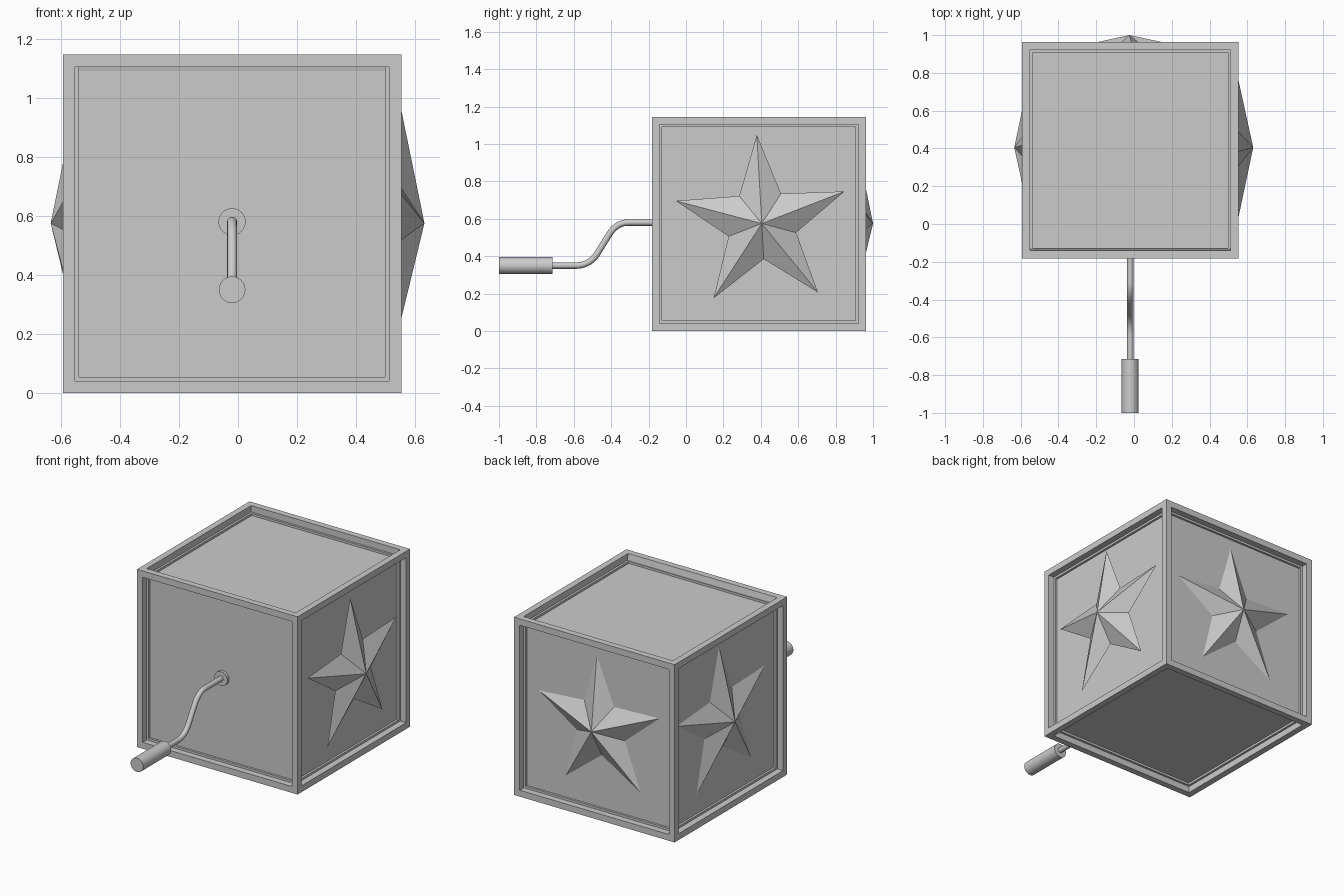
import bpy, bmesh, math
from mathutils import Vector, Matrix

cube = bpy.data.objects.get("Cube")
if cube:
    bpy.data.objects.remove(cube, do_unlink=True)

grey = bpy.data.materials.new("light_grey")
grey.use_nodes = True
grey.diffuse_color = (0.6, 0.6, 0.6, 1)
grey.node_tree.nodes["Principled BSDF"].inputs["Base Color"].default_value = (0.6, 0.6, 0.6, 1)

CENTRE = Vector((-0.02, 0.39, 0.573))
SIZE = 1.145


def add_mesh(name, bm):
    bmesh.ops.recalc_face_normals(bm, faces=bm.faces)
    mesh = bpy.data.meshes.new(name)
    bm.to_mesh(mesh)
    bm.free()
    mesh.materials.append(grey)
    obj = bpy.data.objects.new(name, mesh)
    bpy.context.collection.objects.link(obj)
    return obj


# Box with a recessed panel on each of its six sides
bm = bmesh.new()
bmesh.ops.create_cube(bm, size=SIZE, matrix=Matrix.Translation(CENTRE))
panels = list(bm.faces)
bmesh.ops.inset_individual(bm, faces=panels, thickness=0.058)
bmesh.ops.inset_individual(bm, faces=panels, thickness=0, depth=-0.055)
# The front wall of the lid recess leans slightly inward
lid = max(panels, key=lambda f: f.calc_center_median().z)
for v in lid.verts:
    if v.co.y < CENTRE.y:
        v.co.y += 0.012
add_mesh("box", bm)


# Faceted five-pointed star, ridged on both sides
def add_star(name, location, turn, depth=0.097, outer=0.475, inner=0.19):
    bm = bmesh.new()
    ring = []
    for i in range(10):
        a = math.radians(93.2 - 36 * i)
        r = inner if i % 2 else outer
        ring.append(bm.verts.new((r * math.cos(a), 0, r * math.sin(a))))
    for y in (-depth, depth):
        apex = bm.verts.new((0, y, 0))
        for i in range(10):
            bm.faces.new((apex, ring[i], ring[(i + 1) % 10]))
    obj = add_mesh(name, bm)
    obj.location = location
    obj.rotation_euler.z = math.radians(turn)


add_star("left_star", (0.534, 0.405, 0.575), 90)
add_star("right_star", (-0.537, 0.405, 0.575), -90)
add_star("back_star", (-0.025, 0.903, 0.575), 180)


# Cylinder lying along y
def add_cylinder(name, radius, y0, y1, z):
    bm = bmesh.new()
    place = Matrix.Translation((CENTRE.x, (y0 + y1) / 2, z)) @ Matrix.Rotation(math.pi / 2, 4, 'X')
    bmesh.ops.create_cone(bm, cap_ends=True, segments=32, radius1=radius, radius2=radius,
                          depth=y1 - y0, matrix=place)
    obj = add_mesh(name, bm)
    bpy.ops.object.select_all(action='DESELECT')
    obj.select_set(True)
    bpy.context.view_layer.objects.active = obj
    bpy.ops.object.shade_smooth_by_angle()


add_cylinder("crank_collar", 0.046, -0.145, -0.12, 0.58)
add_cylinder("crank_grip", 0.045, -1.0, -0.715, 0.35)

# Bent crank rod: each point is (y, z) with its two handles
path = [((-0.11, 0.58), (-0.1, 0.58), (-0.18, 0.58)),
        ((-0.31, 0.58), (-0.25, 0.58), (-0.35, 0.58)),
        ((-0.41, 0.518), (-0.385, 0.558), (-0.43, 0.486)),
        ((-0.476, 0.412), (-0.456, 0.444), (-0.5, 0.374)),
        ((-0.59, 0.35), (-0.54, 0.35), (-0.63, 0.35)),
        ((-0.75, 0.35), (-0.7, 0.35), (-0.78, 0.35))]
curve = bpy.data.curves.new("crank_rod", 'CURVE')
curve.dimensions = '3D'
curve.bevel_depth = 0.017
curve.bevel_resolution = 4
curve.use_fill_caps = True
spline = curve.splines.new('BEZIER')
spline.bezier_points.add(len(path) - 1)
for point, (co, before, after) in zip(spline.bezier_points, path):
    point.handle_left_type = point.handle_right_type = 'FREE'
    point.co = (CENTRE.x, *co)
    point.handle_left = (CENTRE.x, *before)
    point.handle_right = (CENTRE.x, *after)
curve.materials.append(grey)
bpy.context.collection.objects.link(bpy.data.objects.new("crank_rod", curve))
